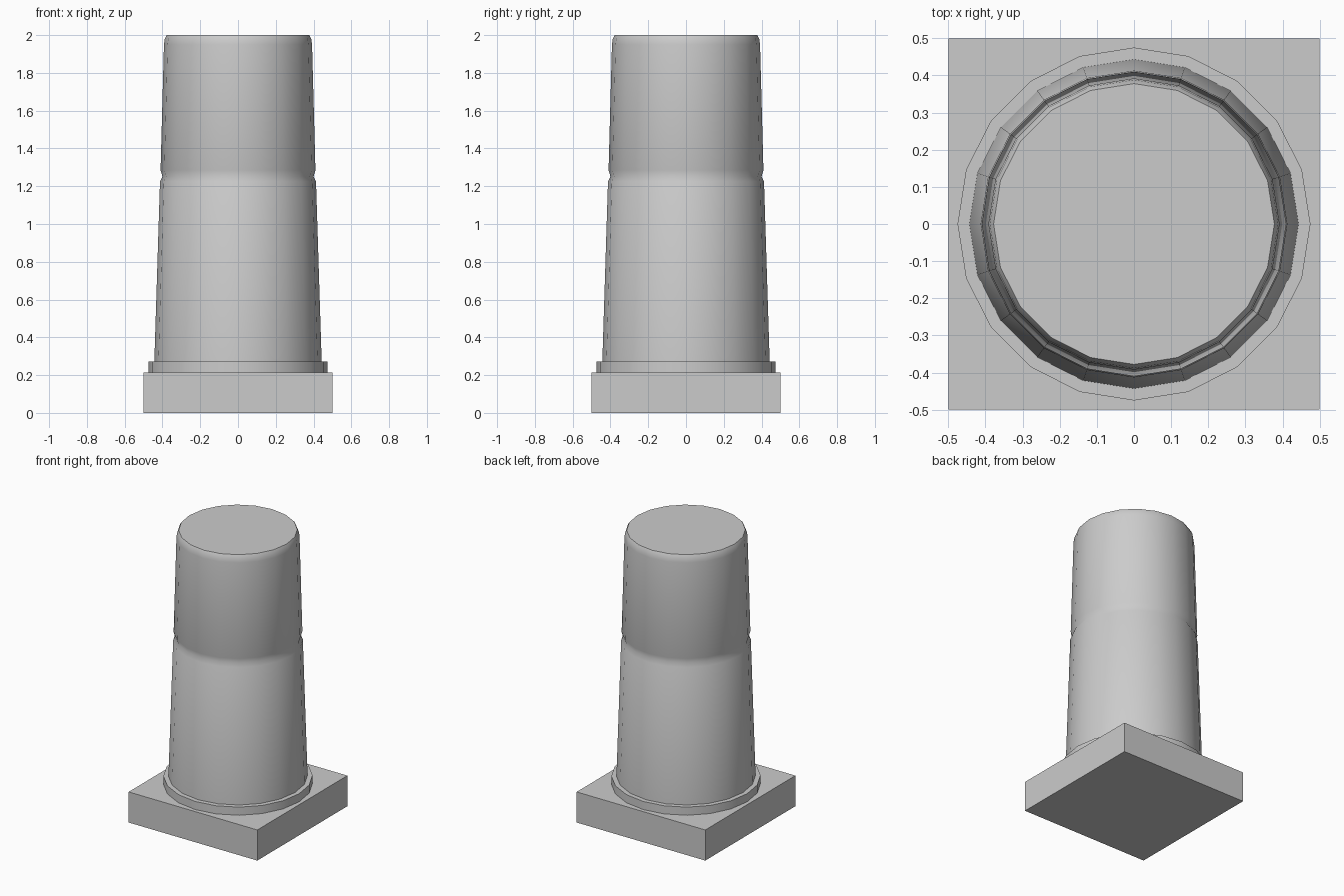
import bpy, math

if "Cube" in bpy.data.objects:
    bpy.data.objects.remove(bpy.data.objects["Cube"])

SIDES = 20


def lathe(name, profile):
    """Closed solid of revolution from (radius, z) points, bottom to top."""
    verts, faces = [], []
    for r, z in profile:
        for i in range(SIDES):
            a = 2 * math.pi * i / SIDES
            verts.append((r * math.cos(a), r * math.sin(a), z))
    for k in range(len(profile) - 1):
        for i in range(SIDES):
            j = (i + 1) % SIDES
            faces.append((k * SIDES + i, k * SIDES + j,
                          (k + 1) * SIDES + j, (k + 1) * SIDES + i))
    faces.append(tuple(reversed(range(SIDES))))
    top = (len(profile) - 1) * SIDES
    faces.append(tuple(range(top, top + SIDES)))
    mesh = bpy.data.meshes.new(name)
    mesh.from_pydata(verts, [], faces)
    obj = bpy.data.objects.new(name, mesh)
    bpy.context.collection.objects.link(obj)
    bpy.ops.object.select_all(action='DESELECT')
    obj.select_set(True)
    bpy.context.view_layer.objects.active = obj
    bpy.ops.object.shade_smooth_by_angle(angle=math.radians(50))
    return obj


# square plinth
bpy.ops.mesh.primitive_cube_add(size=1, location=(0, 0, 0.1075))
plinth = bpy.context.object
plinth.name = "plinth"
plinth.scale = (1, 1, 0.215)
bpy.ops.object.transform_apply(location=False, rotation=False, scale=True)

# round collar on the plinth
lathe("base_collar", [(0.475, 0.215), (0.475, 0.272)])

# tapered shaft with a shallow groove and a chamfered top
lathe("column_shaft", [
    (0.443, 0.272), (0.413, 1.225), (0.40, 1.252), (0.41, 1.285),
    (0.392, 1.95), (0.388, 1.98), (0.378, 2.0),
])
